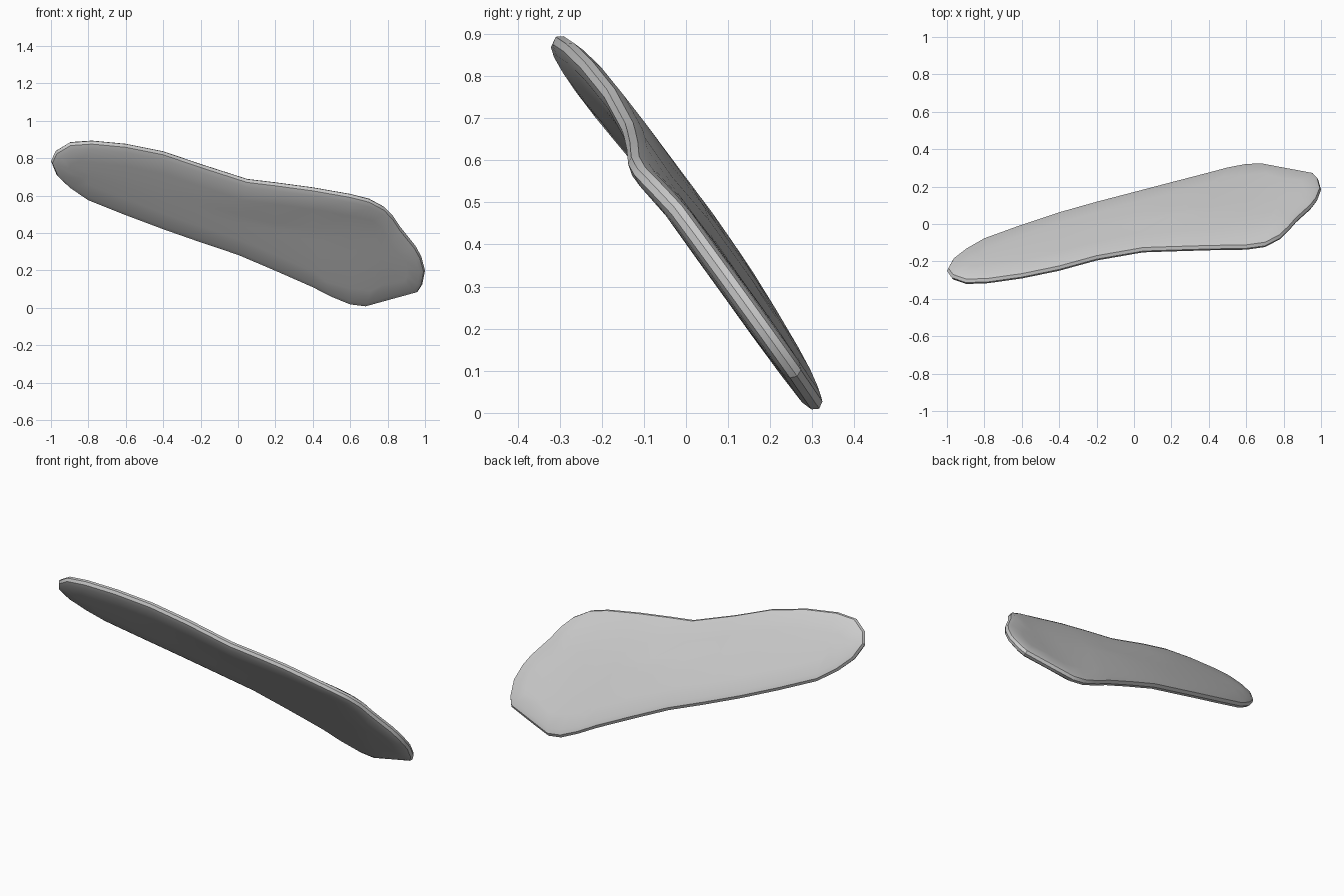
import bpy, bmesh
from mathutils import Vector

if "Cube" in bpy.data.objects:
    bpy.data.objects.remove(bpy.data.objects["Cube"])

# Outline of the sole seen from the front: (x, z), clockwise from the left tip
OUTLINE = [(-1, .785), (-.975, .838), (-.9, .884), (-.78, .893), (-.6, .876), (-.4, .836),
           (-.2, .768), (.05, .688), (.2, .67), (.4, .643), (.6, .608), (.7, .582),
           (.78, .54), (.83, .49), (.87, .43), (.95, .33), (.98, .275), (1, .2),
           (.985, .125), (.96, .087), (.8, .042), (.68, .01), (.6, .02), (.5, .062),
           (.4, .112), (.2, .2), (0, .285), (-.2, .352), (-.4, .422), (-.6, .497),
           (-.8, .577), (-.9, .643), (-.97, .712)]
# Centre line stations (x, z) and bend of the middle towards the back (x, offset)
SPINE = [(-.8, .735), (-.6, .685), (-.4, .63), (-.2, .56), (0, .49), (.2, .435),
         (.4, .38), (.6, .315), (.76, .285)]
BEND = [(-1, -.027), (-.7, .003), (-.35, .03), (0, .042), (.35, .032), (.65, .006), (1, .015)]
# Forward curl of the upper edge on the wide half, by x and by z
CURL_X = [(-.2, 0), (.05, .016), (.75, .022), (1, .01)]
CURL_Z = [(.48, 0), (.58, 1)]
# Half cross-section: (distance from the rim, height above the middle surface)
RINGS = [(.008, .016), (.03, .0245), (.1, .0275), (.2, .029)]
NORMAL = Vector((.01, .81, .585)).normalized()


def lookup(table, x):
    x = min(max(x, table[0][0]), table[-1][0])
    for (x0, v0), (x1, v1) in zip(table, table[1:]):
        if x <= x1:
            return v0 + (v1 - v0) * (x - x0) / (x1 - x0)


def on_sheet(x, z, height):
    y = .327 - .72 * z - .015 * x + lookup(BEND, x) - lookup(CURL_X, x) * lookup(CURL_Z, z)
    return Vector((x, y, z)) + NORMAL * height


bm = bmesh.new()


def ring(inset, height):
    verts = []
    for x, z in OUTLINE:
        rim = Vector((x, z))
        axis = Vector(min(SPINE, key=lambda s: abs(s[0] - x)))
        d = axis - rim
        p = axis if inset is None else rim + d * min(inset / d.length, .85)
        verts.append(bm.verts.new(on_sheet(p.x, p.y, height)))
    return verts


# Rings from the front centre line, round the rim, to the back centre line
profile = [(None, -.029)] + [(d, -h) for d, h in reversed(RINGS)] + [(0, 0)] + RINGS + [(None, .029)]
rings = [ring(d, h) for d, h in profile]
n = len(OUTLINE)
for a, b in zip(rings, rings[1:]):
    for i in range(n):
        j = (i + 1) % n
        bm.faces.new((a[i], a[j], b[j], b[i]))
bmesh.ops.remove_doubles(bm, verts=bm.verts, dist=.0005)
bmesh.ops.recalc_face_normals(bm, faces=bm.faces)

mesh = bpy.data.meshes.new("sole")
bm.to_mesh(mesh)
bm.free()
sole = bpy.data.objects.new("sole", mesh)
bpy.context.collection.objects.link(sole)

# Plain grey
grey = bpy.data.materials.new("light grey")
grey.diffuse_color = (.6, .6, .6, 1)
grey.use_nodes = True
grey.node_tree.nodes["Principled BSDF"].inputs["Base Color"].default_value = grey.diffuse_color
mesh.materials.append(grey)

bpy.context.view_layer.objects.active = sole
sole.select_set(True)
bpy.ops.object.shade_smooth_by_angle(angle=.6)
